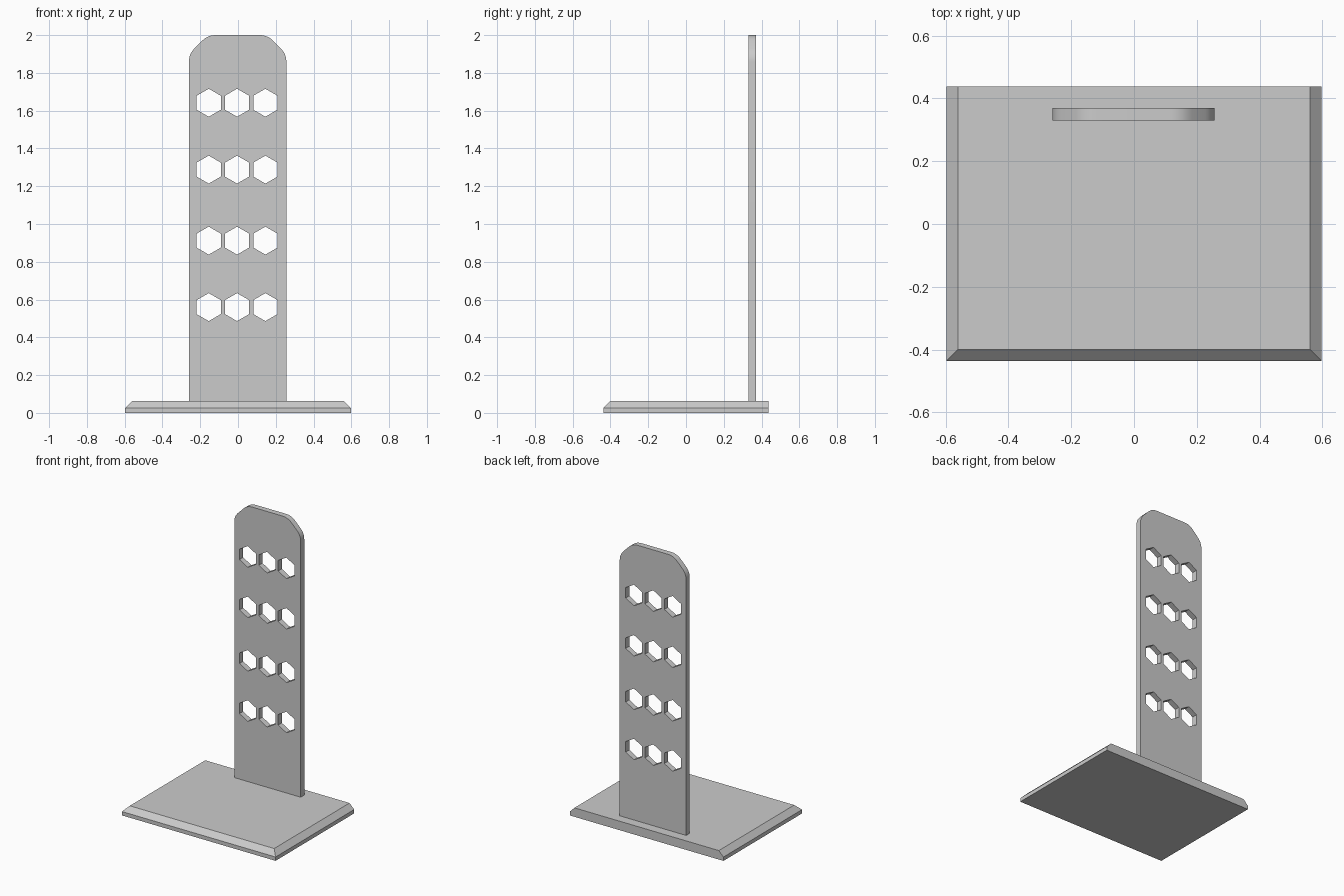
import bpy, bmesh, math
from mathutils import Vector, Matrix

default = bpy.data.objects.get("Cube")
if default:
    bpy.data.objects.remove(default, do_unlink=True)

# Single flat grey for the whole stand
grey = bpy.data.materials.new("plain grey")
grey.use_nodes = True
colour = (0.6, 0.6, 0.6, 1)
grey.diffuse_color = colour
grey.node_tree.nodes["Principled BSDF"].inputs["Base Color"].default_value = colour


def make_object(name, bm):
    bmesh.ops.recalc_face_normals(bm, faces=bm.faces)
    mesh = bpy.data.meshes.new(name)
    bm.to_mesh(mesh)
    bm.free()
    mesh.materials.append(grey)
    obj = bpy.data.objects.new(name, mesh)
    bpy.context.collection.objects.link(obj)
    return obj


def add_prism(bm, outline, y0, y1):
    """Extrude an x/z outline from y0 to y1."""
    face = bm.faces.new([bm.verts.new((x, y0, z)) for x, z in outline])
    side = bmesh.ops.extrude_face_region(bm, geom=[face])["geom"]
    verts = [v for v in side if isinstance(v, bmesh.types.BMVert)]
    bmesh.ops.translate(bm, verts=verts, vec=(0, y1 - y0, 0))


# Base plate: upper edge sloped on the front and sides, straight at the back
HALF_X, FRONT, BACK = 0.597, -0.436, 0.437
LIP, TOP, SLOPE = 0.027, 0.063, 0.036
bm = bmesh.new()
rings = []
for z, inset in ((0, 0), (LIP, 0), (TOP, SLOPE)):
    x = HALF_X - inset
    corners = ((-x, FRONT + inset), (x, FRONT + inset), (x, BACK), (-x, BACK))
    rings.append([bm.verts.new((cx, cy, z)) for cx, cy in corners])
bm.faces.new(rings[0])
bm.faces.new(rings[-1])
for low, high in zip(rings, rings[1:]):
    # back wall is filled as one face below
    for i in range(3):
        if i != 2:
            bm.faces.new((low[i], low[i + 1], high[i + 1], high[i]))
    bm.faces.new((low[3], low[0], high[0], high[3]))
bm.faces.new([r[2] for r in rings] + [r[3] for r in reversed(rings)])
make_object("base_plate", bm)


# Upright panel: cut top corners, each cut blended with small arcs
def blend(corner, before, after, length, steps=6):
    """Round a corner with a tangent curve."""
    c, a, b = Vector(corner), Vector(before), Vector(after)
    p = c + (a - c).normalized() * length
    q = c + (b - c).normalized() * length
    return [p * (1 - t) ** 2 + c * 2 * t * (1 - t) + q * t * t
            for t in (i / steps for i in range(steps + 1))]


HALF_W, HEIGHT, CUT, ROUND, SHIFT = 0.258, 2.0, 0.1, 0.042, -0.002
shoulder, crown = (HALF_W, HEIGHT - CUT), (HALF_W - CUT, HEIGHT)
right_side = [Vector((HALF_W, TOP))]
right_side += blend(shoulder, (HALF_W, 0), crown, ROUND)
right_side += blend(crown, shoulder, (0, HEIGHT), ROUND)
outline = [(x + SHIFT, z) for x, z in right_side]
outline += [(SHIFT - x, z) for x, z in reversed(right_side)]
bm = bmesh.new()
add_prism(bm, outline, 0.33, 0.37)
panel = make_object("upright_panel", bm)

# Hexagonal holes: four rows of three
bm = bmesh.new()
for z in (0.56, 0.912, 1.288, 1.642):
    for column in (-1, 0, 1):
        x = -0.005 + column * 0.15
        add_prism(bm, [(x + 0.074 * math.sin(k * math.pi / 3),
                        z + 0.074 * math.cos(k * math.pi / 3)) for k in range(6)],
                  0.25, 0.45)
cutter = make_object("hole_cutter", bm)
cutter.hide_render = True

bpy.ops.object.select_all(action="DESELECT")
panel.select_set(True)
bpy.context.view_layer.objects.active = panel
holes = panel.modifiers.new("holes", "BOOLEAN")
holes.operation, holes.solver, holes.object = "DIFFERENCE", "EXACT", cutter
bpy.ops.object.modifier_apply(modifier=holes.name)
bpy.data.objects.remove(cutter, do_unlink=True)
bpy.ops.object.shade_smooth_by_angle(angle=math.radians(30))
